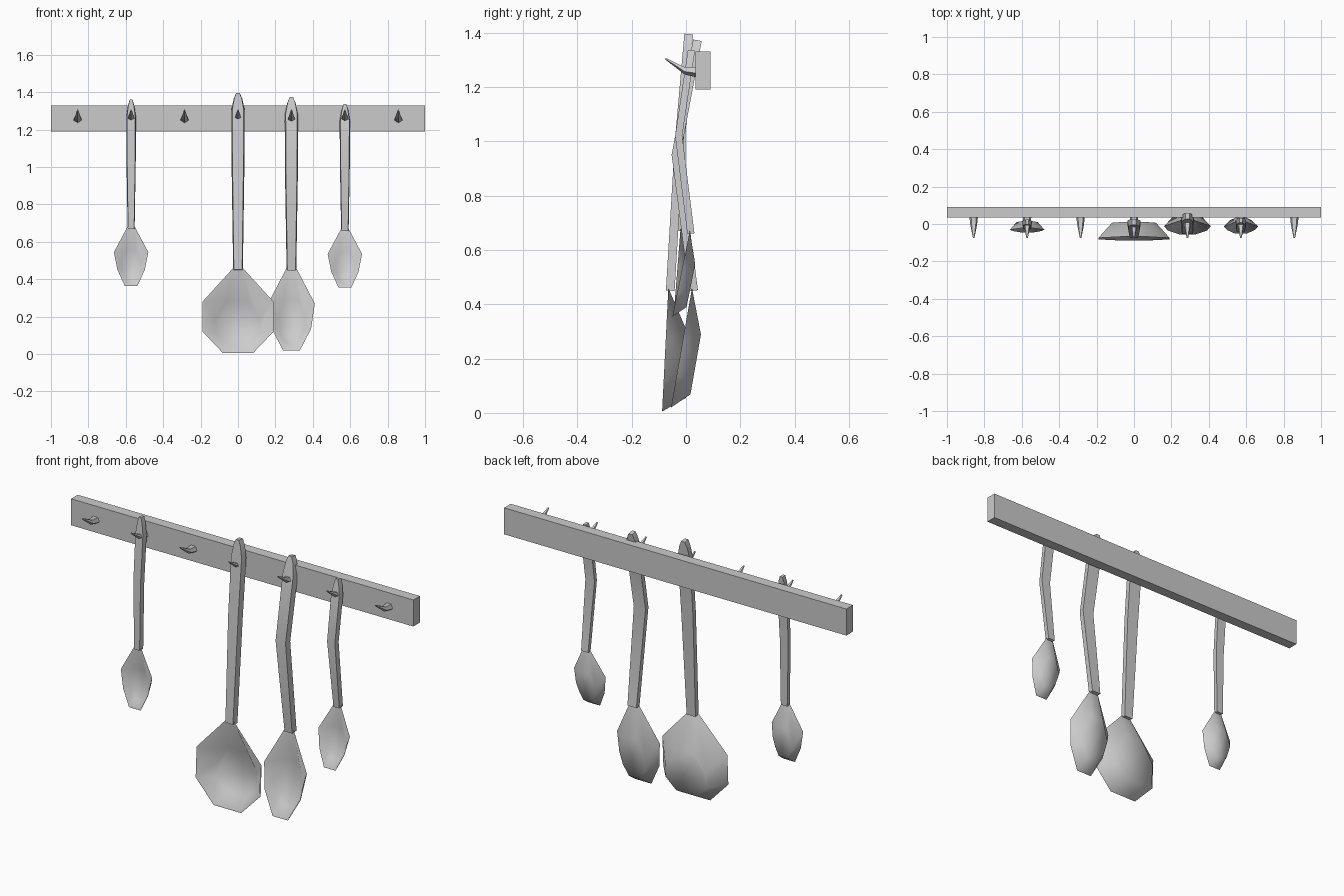
import bpy
import bmesh
from mathutils import Vector

cube = bpy.data.objects.get("Cube")
if cube:
    bpy.data.objects.remove(cube)

GREY = (0.6, 0.6, 0.6, 1)
mat = bpy.data.materials.new("plain grey")
mat.use_nodes = True
mat.diffuse_color = GREY
mat.node_tree.nodes["Principled BSDF"].inputs["Base Color"].default_value = GREY


def finish(name, bm, angle=None):
    bmesh.ops.recalc_face_normals(bm, faces=bm.faces)
    mesh = bpy.data.meshes.new(name)
    bm.to_mesh(mesh)
    bm.free()
    mesh.materials.append(mat)
    obj = bpy.data.objects.new(name, mesh)
    bpy.context.collection.objects.link(obj)
    if angle:
        bpy.ops.object.select_all(action="DESELECT")
        obj.select_set(True)
        bpy.context.view_layer.objects.active = obj
        bpy.ops.object.shade_smooth_by_angle(angle=angle)


def loft(bm, rings):
    """Skin closed rings of equal size and cap both ends."""
    loops = [[bm.verts.new(p) for p in ring] for ring in rings]
    for a, b in zip(loops, loops[1:]):
        for i in range(len(a)):
            j = (i + 1) % len(a)
            bm.faces.new((a[i], a[j], b[j], b[i]))
    bm.faces.new(loops[0])
    bm.faces.new(loops[-1])


def handle(bm, x, path, width, thick):
    """Flat bar with a rounded tip; path is top, bend, neck as (y, z)."""
    top, bend, neck = [Vector((x, y, z)) for y, z in path]
    down = (bend - top).normalized()
    stations = [(top, 0.3), (top + down * 0.03, 0.65), (top + down * 0.09, 1),
                (bend, 0.95), (neck, 0.72)]
    rings = []
    for i, (p, k) in enumerate(stations):
        before = stations[max(i - 1, 0)][0]
        after = stations[min(i + 1, len(stations) - 1)][0]
        t = (after - before).normalized()
        back = Vector((0, -t.z, t.y)) * thick
        side = Vector((width * k, 0, 0))
        rings.append([p - side + back, p + side + back,
                      p + side * 0.85 - back, p - side * 0.85 - back])
    loft(bm, rings)


def bowl(bm, x, outline, y_top, y_tip, depth):
    """Hollow faceted bowl; outline is (half width, z) from neck to tip."""
    z_top, z_tip = outline[0][1], outline[-1][1]
    height = z_top - z_tip
    wide = max(w for w, z in outline)
    mid = (z_top + z_tip) / 2

    def rim_y(z):
        return y_tip + (y_top - y_tip) * (z - z_tip) / height

    def ring(rows, offset):
        right = [Vector((x + w, rim_y(z) + offset, z)) for w, z in rows]
        left = [Vector((x - w, rim_y(z) + offset, z)) for w, z in rows]
        return right + left[::-1]

    floor = [(max(w * 0.62, wide * 0.3), z_tip + height * 0.11 + (z - z_tip) * 0.5)
             for w, z in outline]
    lip = [(w * 0.96, mid + (z - mid) * 0.97) for w, z in outline]
    loft(bm, [ring(floor, depth), ring(outline, 0), ring(lip, 0),
              ring(floor, depth - 0.012)])


# Wall board
bm = bmesh.new()
bmesh.ops.create_cube(bm, size=1)
bmesh.ops.scale(bm, verts=bm.verts, vec=(2, 0.055, 0.14))
bmesh.ops.translate(bm, verts=bm.verts, vec=(0, 0.0625, 1.26))
finish("wall_board", bm)

# Seven evenly spaced hooks: y, z low, z high, half width
HOOK = [(0.04, 1.235, 1.273, 0.023), (-0.005, 1.246, 1.273, 0.018),
        (-0.075, 1.3, 1.307, 0.004)]
for n in range(-3, 4):
    bm = bmesh.new()
    x = n * 2 / 7
    loft(bm, [[(x, y, lo), (x + w, y, lo + (hi - lo) * 0.4),
               (x + w * 0.6, y, hi), (x - w * 0.6, y, hi),
               (x - w, y, lo + (hi - lo) * 0.4)] for y, lo, hi, w in HOOK])
    finish(f"hook_{n + 4}", bm, 0.7)

# Hanging spoons
SMALL = [(0.02, 0.67), (0.092, 0.535), (0.073, 0.44), (0.034, 0.355)]
LADLE = [(0.026, 0.46), (0.19, 0.28), (0.19, 0.12), (0.08, 0.005)]
LONG = [(0.026, 0.46), (0.125, 0.27), (0.105, 0.135), (0.045, 0.02)]
RAISED = [(w, z + 0.01) for w, z in SMALL]
SPOONS = [
    ("straight_small_spoon", -2, RAISED, [(0.01, 1.36), (-0.015, 1.02), (-0.015, 0.67)],
     0.026, 0.013, -0.02, -0.045, 0.045),
    ("ladle", 0, LADLE, [(0.01, 1.395), (-0.025, 1), (-0.058, 0.45)],
     0.036, 0.016, -0.065, -0.088, 0.085),
    ("long_spoon", 1, LONG, [(0.042, 1.372), (-0.037, 0.95), (0.028, 0.45)],
     0.036, 0.016, 0.022, -0.055, 0.063),
    ("bent_small_spoon", 2, SMALL, [(0.02, 1.335), (-0.027, 1.02), (0.018, 0.66)],
     0.028, 0.013, 0.014, -0.05, 0.045),
]
for name, slot, outline, path, width, thick, y_top, y_tip, depth in SPOONS:
    x = slot * 2 / 7
    bm = bmesh.new()
    handle(bm, x, path, width, thick)
    finish(name + "_handle", bm, 1.1)
    bm = bmesh.new()
    bowl(bm, x, outline, y_top, y_tip, depth)
    finish(name + "_bowl", bm, 1.1)
